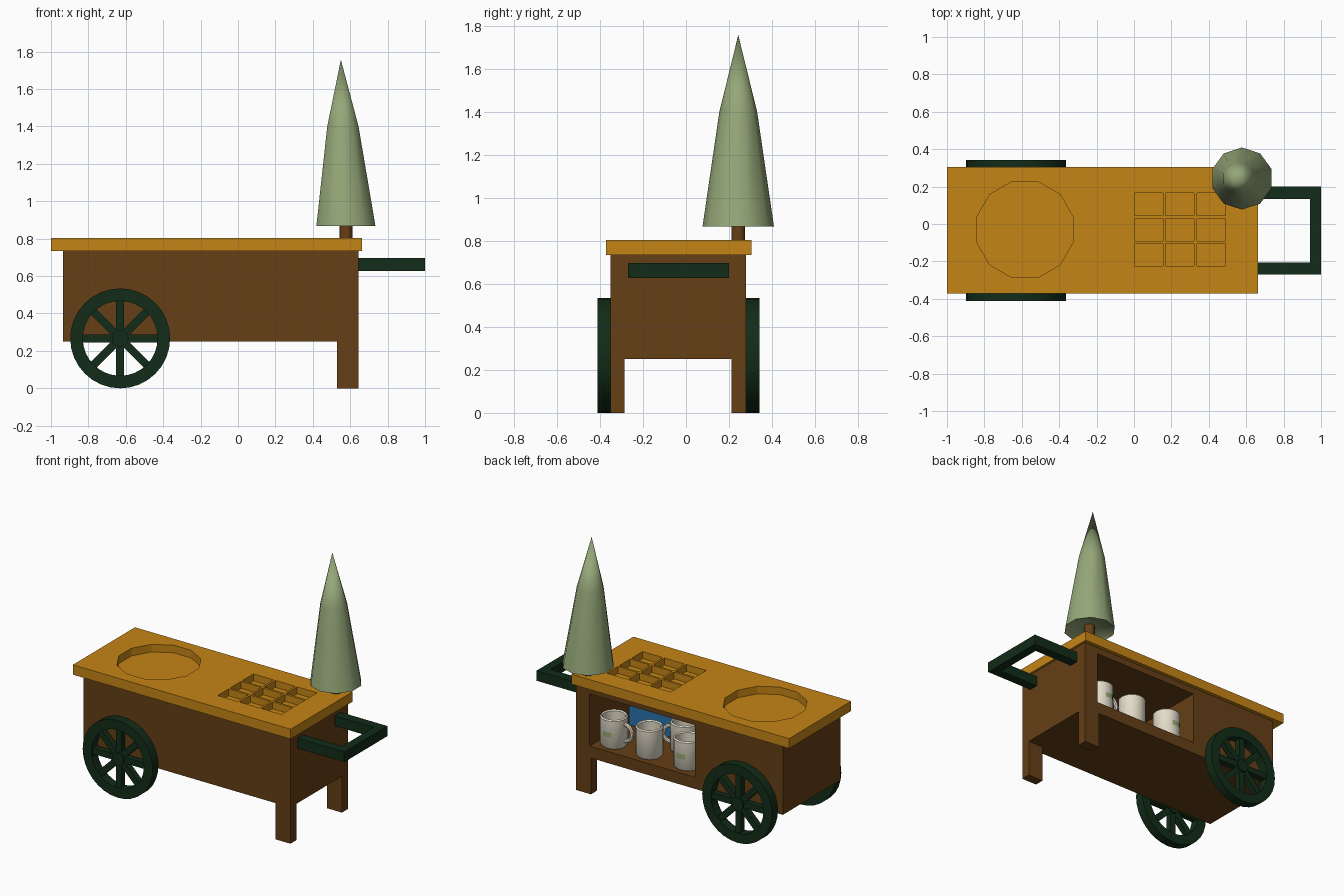
import bpy, bmesh, math
from mathutils import Vector, Matrix

if "Cube" in bpy.data.objects:
    bpy.data.objects.remove(bpy.data.objects["Cube"])


def mat(name, r, g, b):
    m = bpy.data.materials.new(name)
    m.diffuse_color = (r, g, b, 1)
    m.use_nodes = True
    m.node_tree.nodes["Principled BSDF"].inputs["Base Color"].default_value = m.diffuse_color
    return m


ORANGE = mat("golden_wood", 0.56, 0.235, 0.008)
BROWN = mat("brown_wood", 0.13, 0.05, 0.008)
DARK = mat("dark_green", 0.006, 0.025, 0.009)
SAGE = mat("sage_cloth", 0.30, 0.39, 0.19)
CREAM = mat("cream_ceramic", 0.76, 0.71, 0.58)
BLUE = mat("blue_box", 0.02, 0.17, 0.42)
LABEL = mat("label_green", 0.30, 0.40, 0.16)


def finish(name, bm, material, smooth=None):
    bmesh.ops.recalc_face_normals(bm, faces=bm.faces[:])
    me = bpy.data.meshes.new(name)
    bm.to_mesh(me)
    bm.free()
    ob = bpy.data.objects.new(name, me)
    bpy.context.collection.objects.link(ob)
    me.materials.append(material)
    if smooth:
        bpy.ops.object.select_all(action='DESELECT')
        ob.select_set(True)
        bpy.context.view_layer.objects.active = ob
        bpy.ops.object.shade_smooth_by_angle(angle=math.radians(smooth))
    return ob


def add_box(bm, x0, x1, y0, y1, z0, z1, rot=None):
    m = Matrix.Translation(((x0 + x1) / 2, (y0 + y1) / 2, (z0 + z1) / 2))
    m = m @ Matrix.Diagonal((x1 - x0, y1 - y0, z1 - z0, 1))
    bmesh.ops.create_cube(bm, size=1, matrix=(rot @ m) if rot else m)


def box(name, dims, material):
    bm = bmesh.new()
    add_box(bm, *dims)
    return finish(name, bm, material)


def add_lathe(bm, profile, n, m=Matrix(), phase=0.0, closed=False):
    """Spin (radius, height) points about z."""
    rings = []
    for r, z in profile:
        if r < 1e-6:
            rings.append([bm.verts.new(m @ Vector((0, 0, z)))])
        else:
            rings.append([bm.verts.new(m @ Vector((r * math.cos(phase + 2 * math.pi * i / n),
                                                   r * math.sin(phase + 2 * math.pi * i / n), z)))
                          for i in range(n)])
    pairs = list(zip(rings, rings[1:]))
    if closed:
        pairs.append((rings[-1], rings[0]))
    for a, b in pairs:
        for i in range(n):
            j = (i + 1) % n
            quad = [a[i % len(a)], a[j % len(a)], b[j % len(b)], b[i % len(b)]]
            bm.faces.new(list(dict.fromkeys(quad)))


def cut(ob, bm):
    cutter = finish("cutter", bm, ob.data.materials[0])
    cutter.hide_render = True
    mod = ob.modifiers.new("cut", 'BOOLEAN')
    mod.operation, mod.solver, mod.object = 'DIFFERENCE', 'EXACT', cutter
    bpy.context.view_layer.objects.active = ob
    bpy.ops.object.modifier_apply(modifier=mod.name)
    bpy.data.objects.remove(cutter)


# Cart body with the open cupboard at the back
body = box("cart_body", (-0.935, 0.645, -0.35, 0.28, 0.25, 0.735), BROWN)
bm = bmesh.new()
add_box(bm, -0.265, 0.54, -0.30, 0.35, 0.33, 0.69)
cut(body, bm)

# Counter top with round basin and nine trays
top = box("counter_top", (-1.0, 0.662, -0.372, 0.305, 0.735, 0.803), ORANGE)
bm = bmesh.new()
add_lathe(bm, [(0, 0.75), (0.266, 0.75), (0.266, 0.9), (0, 0.9)], 12,
          Matrix.Translation((-0.583, -0.03, 0)), math.pi / 12)
for i in range(3):
    for j in range(3):
        x, y = 0.002 + 0.167 * i, -0.225 + 0.135 * j
        add_box(bm, x, x + 0.153, y, y + 0.12, 0.755, 0.9)
cut(top, bm)

# Legs
for name, y0, y1 in (("front_leg", -0.35, -0.285), ("back_leg", 0.212, 0.28)):
    box(name, (0.53, 0.645, y0, y1, 0, 0.25), BROWN)

# Push handle
bm = bmesh.new()
for y0, y1 in ((-0.27, -0.205), (0.135, 0.2)):
    add_box(bm, 0.64, 0.94, y0, y1, 0.627, 0.697)
add_box(bm, 0.94, 1.0, -0.27, 0.2, 0.627, 0.697)
finish("push_handle", bm, DARK)

# Spoked wheels
for name, yc in (("front_wheel", -0.381), ("back_wheel", 0.311)):
    bm = bmesh.new()
    place = Matrix.Translation((-0.63, yc, 0.267)) @ Matrix.Rotation(math.pi / 2, 4, 'X')
    w = 0.031
    add_lathe(bm, [(0.2, -w), (0.267, -w), (0.267, w), (0.2, w)], 32, place, closed=True)
    add_lathe(bm, [(0, -w), (0.045, -w), (0.045, w), (0, w)], 12, place)
    for k in range(8):
        spin = place @ Matrix.Rotation(k * math.pi / 4, 4, 'Z')
        add_box(bm, 0.03, 0.205, -0.021, 0.021, -0.02, 0.02, spin)
    finish(name, bm, DARK, 35)

# Closed parasol, leaning a little
bm = bmesh.new()
add_lathe(bm, [(0, 0.78), (0.034, 0.78), (0.034, 1.0), (0, 1.0)], 10,
          Matrix.Translation((0.578, 0.243, 0)))
finish("parasol_pole", bm, BROWN, 40)
bm = bmesh.new()
add_lathe(bm, [(0, 0.90), (0.145, 0.885), (0.166, 0.868), (0.088, 1.40), (0, 1.757)], 10,
          Matrix.Translation((0.577, 0.243, 0)), math.pi / 10)
for v in bm.verts:
    v.co.x -= 0.027 * (v.co.z - 0.868) / 0.889
finish("parasol_canopy", bm, SAGE, 50)


# Mugs with ring handles and small labels
def mug(n, x, y, angle, label):
    R, H, z0 = 0.088, 0.205, 0.33
    place = Matrix.Translation((x, y, z0))
    bm = bmesh.new()
    add_lathe(bm, [(0, 0), (R - 0.012, 0), (R, 0.015), (R, H - 0.008), (R - 0.008, H),
                   (R - 0.016, H - 0.008), (R - 0.016, 0.02), (0, 0.02)], 20, place)
    turn = place @ Matrix.Rotation(angle, 4, 'Z')
    rings = []
    for i in range(9):
        a = -math.pi / 2 + math.pi * i / 8
        c = Vector((R - 0.006 + 0.055 * math.cos(a), 0, H / 2 + 0.058 * math.sin(a)))
        out = Vector((math.cos(a), 0, math.sin(a)))
        rings.append([bm.verts.new(turn @ (c + 0.014 * (out * math.cos(t) + Vector((0, math.sin(t), 0)))))
                      for t in (k * math.pi / 4 for k in range(8))])
    for a, b in zip(rings, rings[1:]):
        for k in range(8):
            bm.faces.new((a[k], a[(k + 1) % 8], b[(k + 1) % 8], b[k]))
    finish("mug_%d" % n, bm, CREAM, 40)
    if label:
        bm = bmesh.new()
        prev = None
        for k in range(5):
            a = math.radians(75 + 10 * k)
            p = [bm.verts.new(place @ Vector(((R + 0.003) * math.cos(a), (R + 0.003) * math.sin(a), z)))
                 for z in (0.085, 0.12)]
            if prev:
                bm.faces.new((prev[0], p[0], p[1], prev[1]))
            prev = p
        finish("mug_label_%d" % n, bm, LABEL, 40)


mug(1, 0.43, 0.17, math.pi, True)
mug(2, 0.16, 0.17, -math.pi / 2, False)
mug(3, -0.13, 0.17, -math.pi / 2, True)
mug(4, 0.02, -0.01, 0.3, False)

# Blue storage box behind the mugs
box("storage_box", (0.16, 0.52, -0.25, -0.12, 0.33, 0.56), BLUE)
